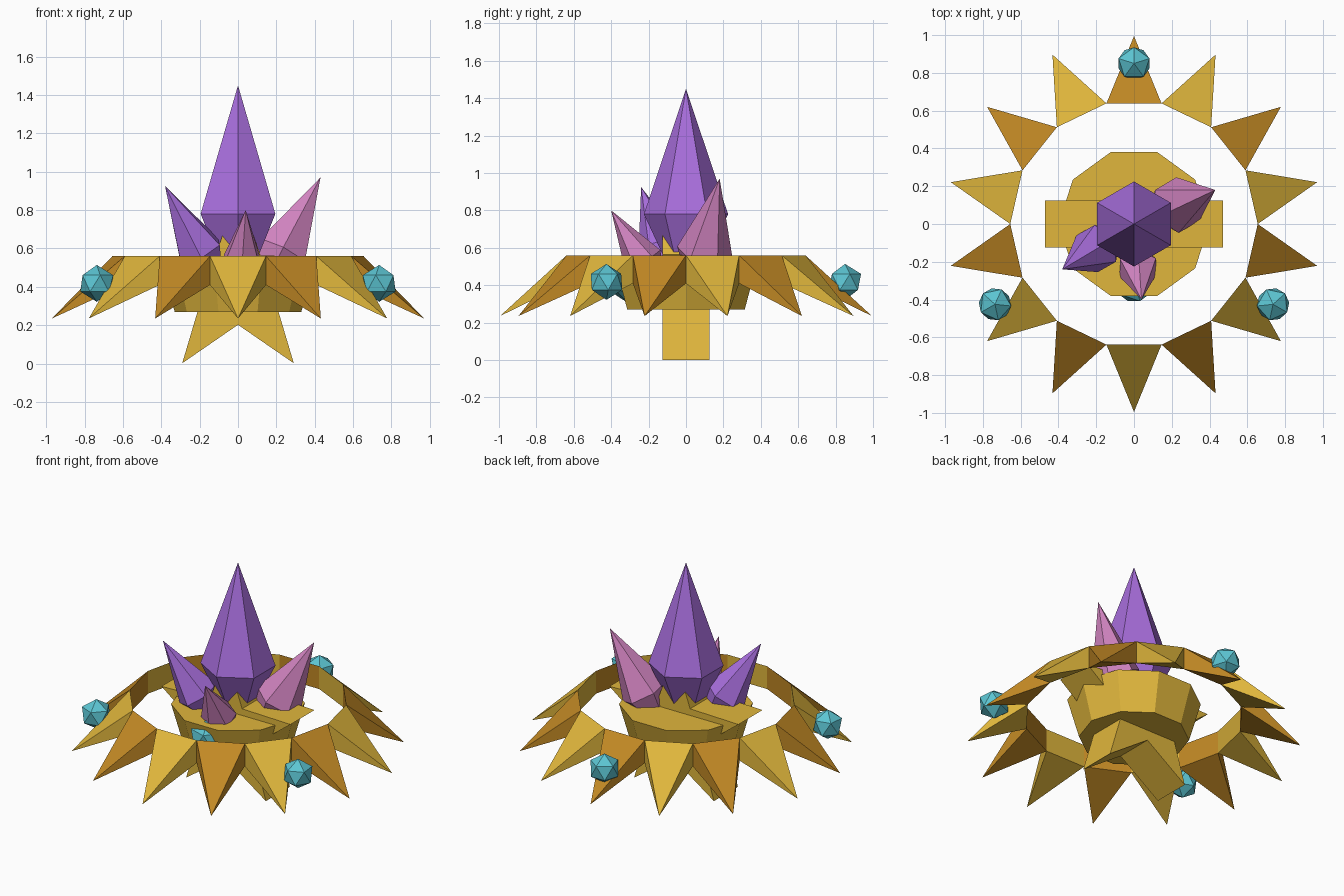
import bpy, bmesh, math
from mathutils import Vector, Matrix

if "Cube" in bpy.data.objects:
    bpy.data.objects.remove(bpy.data.objects["Cube"], do_unlink=True)


def material(name, rgb):
    m = bpy.data.materials.new(name)
    m.use_nodes = True
    m.diffuse_color = (*rgb, 1)
    bsdf = next(n for n in m.node_tree.nodes if n.type == "BSDF_PRINCIPLED")
    bsdf.inputs["Base Color"].default_value = (*rgb, 1)
    return m


GOLD = material("gold", (0.745, 0.468, 0.045))
BRONZE = material("dark gold", (0.54, 0.25, 0.018))
PURPLE = material("purple", (0.39, 0.156, 0.716))
PINK = material("pink", (0.64, 0.23, 0.53))
TEAL = material("teal", (0.107, 0.56, 0.65))


def add_object(name, bm, mat):
    bmesh.ops.recalc_face_normals(bm, faces=bm.faces[:])
    mesh = bpy.data.meshes.new(name)
    bm.to_mesh(mesh)
    bm.free()
    mesh.materials.append(mat)
    obj = bpy.data.objects.new(name, mesh)
    bpy.context.collection.objects.link(obj)
    return obj


def polar(radius, angle, z):
    return Vector((radius * math.cos(angle), radius * math.sin(angle), z))


def crystal(name, mat, center, tip, radius):
    """Six-sided double pyramid with a long tip and a shorter root."""
    bm = bmesh.new()
    center, tip = Vector(center), Vector(tip)
    axis = tip - center
    turn = Vector((0, 0, 1)).rotation_difference(axis)
    top = bm.verts.new(tip)
    root = bm.verts.new(center - axis * 0.72)
    ring = [bm.verts.new(center + turn @ polar(radius, math.radians(30 + 60 * i), 0))
            for i in range(6)]
    for a, b in zip(ring, ring[1:] + ring[:1]):
        bm.faces.new((a, b, top))
        bm.faces.new((b, a, root))
    add_object(name, bm, mat)


def gem(name, center, radius, angle=0):
    bm = bmesh.new()
    place = Matrix.Translation(center) @ Matrix.Rotation(angle, 4, "Z")
    bmesh.ops.create_icosphere(bm, subdivisions=1, radius=radius, matrix=place)
    add_object(name, bm, TEAL)


# Ring of outward drooping spikes, alternating in colour
SPIKES = 14
step = math.tau / SPIKES
for i in range(SPIKES):
    mid = math.pi / 2 + i * step
    bm = bmesh.new()
    base = [bm.verts.new(polar(0.655, mid + side * step / 2, z))
            for side, z in ((-1, 0.56), (1, 0.56), (1, 0.41), (-1, 0.41))]
    tip = bm.verts.new(polar(0.995, mid, 0.235))
    bm.faces.new(base)
    for a, b in zip(base, base[1:] + base[:1]):
        bm.faces.new((a, b, tip))
    add_object(f"ring_spike_{i + 1}", bm, GOLD if i % 2 else BRONZE)

# Ten-sided bowl
bm = bmesh.new()
bmesh.ops.create_cone(bm, cap_ends=True, segments=10, radius1=0.33, radius2=0.4, depth=0.25,
                      matrix=Matrix.Translation((0, 0, 0.395)) @ Matrix.Rotation(math.pi / 2, 4, "Z"))
add_object("bowl", bm, GOLD)

# Thick upright star whose two lower points are the feet
bm = bmesh.new()
outline = []
for i in range(10):
    p = polar(0.2 if i % 2 else 0.495, math.pi / 2 + i * math.pi / 5, 0)
    outline.append(bm.verts.new((p.x, -0.125, p.y + 0.402)))
face = bm.faces.new(outline)
extruded = bmesh.ops.extrude_face_region(bm, geom=[face], use_keep_orig=True)
moved = [g for g in extruded["geom"] if isinstance(g, bmesh.types.BMVert)]
bmesh.ops.translate(bm, verts=moved, vec=(0, 0.25, 0))
add_object("star", bm, GOLD)

# Crystal cluster
crystal("main_crystal", PURPLE, (0, 0, 0.78), (0, 0, 1.45), 0.225)
crystal("right_crystal", PURPLE, (-0.2, -0.13, 0.585), (-0.38, -0.24, 0.925), 0.13)
crystal("left_crystal", PINK, (0.23, 0.1, 0.58), (0.43, 0.18, 0.97), 0.15)
crystal("front_crystal", PINK, (0.02, -0.23, 0.53), (0.04, -0.4, 0.8), 0.11)

# Gems on the bowl and above the spikes
gem("bowl_gem", (0, -0.31, 0.42), 0.115)
for i in range(3):
    angle = math.pi / 2 + i * math.tau / 3
    gem(f"ring_gem_{i + 1}", polar(0.85, angle, 0.418), 0.096, angle)
